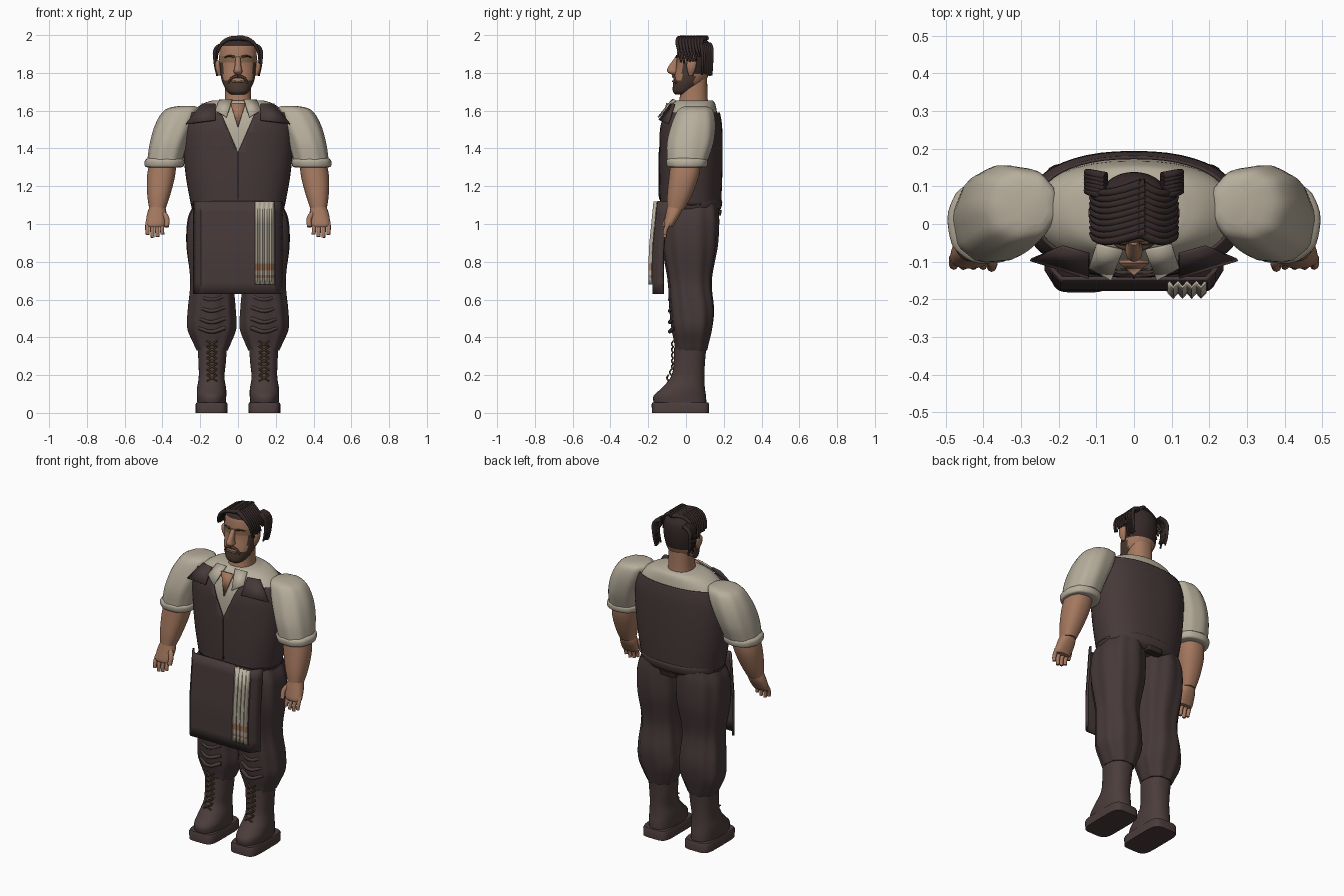
import bpy
import bmesh
import math
import random
from mathutils import Vector

random.seed(4)
if "Cube" in bpy.data.objects:
    bpy.data.objects.remove(bpy.data.objects["Cube"])


def material(name, red, green, blue):
    mat = bpy.data.materials.new(name)
    mat.use_nodes = True
    color = (red, green, blue, 1)
    mat.diffuse_color = color
    mat.node_tree.nodes["Principled BSDF"].inputs["Base Color"].default_value = color
    return mat


cloth = material("dark brown cloth", .062, .04, .04)
leather = material("boot leather", .07, .046, .044)
linen = material("cream linen", .47, .42, .33)
skin = material("tanned skin", .38, .19, .115)
hair = material("dark hair", .035, .022, .021)
beard = material("beard brown", .07, .042, .03)
brow = material("shaded tan", .24, .13, .07)
rust = material("rust stripe", .4, .2, .11)
lace = material("lace brown", .11, .065, .035)


def finish(name, bm, mats, paint=None, angle=50, thickness=0):
    bmesh.ops.recalc_face_normals(bm, faces=bm.faces)
    if paint:
        for face in bm.faces:
            face.material_index = paint(face.calc_center_median())
    mesh = bpy.data.meshes.new(name)
    bm.to_mesh(mesh)
    bm.free()
    for mat in mats:
        mesh.materials.append(mat)
    obj = bpy.data.objects.new(name, mesh)
    bpy.context.collection.objects.link(obj)
    if thickness:
        mod = obj.modifiers.new("thickness", "SOLIDIFY")
        mod.thickness = thickness
        mod.offset = 0
    bpy.ops.object.select_all(action="DESELECT")
    obj.select_set(True)
    bpy.context.view_layer.objects.active = obj
    bpy.ops.object.shade_smooth_by_angle(angle=math.radians(angle))
    return obj


def spline(a, b, c, d, t):
    return b + t / 2 * (c - a + t * (2 * a - 5 * b + 4 * c - d + t * (3 * (b - c) + d - a)))


def loft(name, mats, rings, side=1, power=2.3, ripple=0, folds=9, steps=4,
         seg=36, caps=True, paint=None, cut=None, thickness=0):
    """Skin oval rings given as height, centre x, half width, front y, back y."""
    ext = [rings[0]] + rings + [rings[-1]]
    rows = [[spline(*vals, k / steps) for vals in zip(*ext[i:i + 4])]
            for i in range(len(rings) - 1) for k in range(steps)] + [rings[-1]]
    bm = bmesh.new()
    loops = []
    for z, cx, rx, front, back in rows:
        loop = []
        for i in range(seg):
            a = math.tau * i / seg
            c, s = math.cos(a), math.sin(a)
            wave = 1 + ripple * math.cos(folds * a + 4 * z)
            x = cx + rx * wave * math.copysign(abs(c) ** (2 / power), c)
            y = (front + back) / 2 + (back - front) / 2 * wave * math.copysign(abs(s) ** (2 / power), s)
            loop.append(bm.verts.new((side * x, y, z)))
        loops.append(loop)
    for low, high in zip(loops, loops[1:]):
        for i in range(seg):
            j = (i + 1) % seg
            bm.faces.new((low[i], low[j], high[j], high[i]))
    if caps:
        bm.faces.new(loops[0])
        bm.faces.new(loops[-1])
    if cut:
        cut(bm)
    return finish(name, bm, mats, paint, thickness=thickness)


def tube(name, mat, points, radius, taper=1):
    curve = bpy.data.curves.new(name, "CURVE")
    curve.dimensions = "3D"
    curve.bevel_depth = radius
    curve.bevel_resolution = 2
    curve.use_fill_caps = True
    line = curve.splines.new("BEZIER")
    line.resolution_u = 5
    line.bezier_points.add(len(points) - 1)
    for i, (point, co) in enumerate(zip(line.bezier_points, points)):
        point.co = co
        point.radius = 1 + (taper - 1) * i / (len(points) - 1)
        point.handle_left_type = point.handle_right_type = "AUTO"
    temp = bpy.data.objects.new(name, curve)
    bm = bmesh.new()
    bpy.context.collection.objects.link(temp)
    mesh = temp.evaluated_get(bpy.context.evaluated_depsgraph_get()).to_mesh()
    bm.from_mesh(mesh)
    bpy.data.objects.remove(temp)
    return finish(name, bm, [mat])


def plate(name, mat, points, side=1, thickness=.009):
    bm = bmesh.new()
    bm.faces.new([bm.verts.new((side * x, y, z)) for x, y, z in points])
    finish(name, bm, [mat], thickness=thickness)


def sheet(name, mats, xs, zs, depth, thickness, paint=None):
    bm = bmesh.new()
    grid = [[bm.verts.new((x, depth(x, z), z)) for x in xs] for z in zs]
    for low, high in zip(grid, grid[1:]):
        for i in range(len(xs) - 1):
            bm.faces.new((low[i], low[i + 1], high[i + 1], high[i]))
    finish(name, bm, mats, paint, 30, thickness)


def span(start, end, count):
    return [start + (end - start) * i / count for i in range(count + 1)]


# Torso: shirt, open vest with a V neck, waistband
loft("shirt_body", [linen], [(1.12, 0, .23, -.12, .165), (1.35, 0, .27, -.125, .175),
     (1.5, 0, .275, -.12, .17), (1.58, 0, .255, -.1, .165), (1.635, 0, .19, -.075, .155),
     (1.655, 0, .13, -.05, .14)])


def neckline(bm):
    for s in (-1, 1):
        bmesh.ops.bisect_plane(bm, geom=bm.verts[:] + bm.edges[:] + bm.faces[:],
                               plane_co=(0, 0, 1.38), plane_no=(-s * 2.3, 0, 1))
    gone = [f for f in bm.faces if (c := f.calc_center_median()).y < 0
            and c.z > 1.38 + 2.3 * abs(c.x)]
    bmesh.ops.delete(bm, geom=gone, context="FACES")


loft("vest", [cloth], [(1.1, 0, .245, -.134, .182), (1.25, 0, .272, -.138, .188),
     (1.4, 0, .287, -.138, .19), (1.52, 0, .286, -.133, .187), (1.59, 0, .262, -.11, .176)],
     caps=False, cut=neckline, thickness=.008, steps=6, seg=48)
loft("waistband", [cloth], [(1.06, 0, .22, -.11, .16), (1.08, 0, .243, -.13, .184),
     (1.115, 0, .25, -.14, .192), (1.13, 0, .246, -.134, .185)])
tube("vest_closure", hair, [(0, -.141, 1.13), (0, -.143, 1.25), (0, -.143, 1.38)], .003)
loft("back_buckle", [hair], [(1.045, 0, .05, .14, .185), (1.075, 0, .05, .14, .19)], power=6)
plate("chest_skin", skin, [(-.04, -.1, 1.64), (.04, -.1, 1.64), (0, -.132, 1.51)])

for s, tag in ((1, "left"), (-1, "right")):
    # Collar and lapels
    plate(tag + "_lapel", cloth, [(.12, -.08, 1.635), (.19, -.06, 1.635), (.275, -.095, 1.53),
                                  (.12, -.142, 1.55)], s)
    plate(tag + "_collar", linen, [(.03, -.07, 1.66), (.1, -.055, 1.655), (.12, -.115, 1.6),
                                   (.06, -.147, 1.565)], s)
    # Arm: puffed sleeve, rolled cuff, forearm, hand
    loft(tag + "_sleeve", [linen], [(1.625, .27, .04, .0, .1), (1.605, .295, .09, -.04, .14),
         (1.53, .33, .105, -.075, .155), (1.43, .365, .1, -.1, .145), (1.34, .385, .094, -.1, .115)],
         s, ripple=.02)
    loft(tag + "_cuff", [linen], [(1.3, .39, .085, -.085, .09), (1.305, .39, .102, -.1, .11),
         (1.335, .388, .105, -.105, .115), (1.35, .386, .09, -.09, .1)], s, ripple=.01)
    loft(tag + "_forearm", [skin], [(1.34, .395, .07, -.08, .08), (1.25, .408, .074, -.09, .068),
         (1.15, .42, .06, -.1, .03), (1.075, .427, .042, -.1, -.01)], s)
    loft(tag + "_palm", [skin], [(1.09, .427, .042, -.1, -.015), (1.05, .43, .052, -.108, -.03),
         (1.0, .436, .052, -.118, -.06), (.985, .437, .045, -.115, -.07)], s)
    for i, tip in enumerate((.945, .932, .928, .942)):
        x = .4 + .026 * i
        tube(tag + "_finger", skin, [(s * x, -.088, 1.01), (s * (x + .002), -.108, .97),
                                     (s * x, -.112, tip)], .0125, .8)
    tube(tag + "_thumb", skin, [(s * .4, -.08, 1.06), (s * .378, -.1, 1.03),
                                (s * .378, -.115, .985)], .016, .8)
    # Baggy trouser leg with knee folds
    loft(tag + "_trouser", [cloth], [(1.1, .12, .115, -.1, .165), (1.02, .132, .135, -.125, .172),
         (.88, .135, .138, -.125, .165), (.7, .138, .115, -.095, .135), (.55, .14, .125, -.085, .148),
         (.45, .139, .128, -.075, .14), (.37, .137, .098, -.06, .122), (.33, .136, .08, -.055, .112)],
         s, ripple=.03, steps=6, seg=54)
    for z in (.6, .54, .48, .43):
        tube(tag + "_knee_fold", cloth, [(s * .07, -.06, z + .02), (s * .14, -.086, z),
                                         (s * .21, -.06, z + .02)], .012, .7)
    # Boot: shaft, sole, crossed laces
    loft(tag + "_boot", [leather], [(.05, .14, .075, -.17, .108), (.09, .14, .078, -.172, .106),
         (.13, .14, .077, -.13, .1), (.19, .14, .068, -.08, .097), (.26, .137, .072, -.066, .1),
         (.35, .136, .078, -.062, .108)], s)
    loft(tag + "_sole", [leather], [(0, .14, .084, -.18, .122), (.045, .14, .085, -.182, .123),
         (.055, .14, .08, -.177, .118)], s, power=5, steps=1)
    for z in span(.17, .35, 6):
        y = -.072 - max(0, .22 - z) * .5
        for d in (-1, 1):
            tube(tag + "_lace", lace, [(s * .138 - d * .026, y + .004, z), (s * .138, y - .004, z + .015),
                                       (s * .138 + d * .026, y + .004, z + .03)], .0045)


# Apron and pleated towel
def apron_depth(x, z):
    return -.172 + max(0, z - .85) * .1 + max(0, abs(x) - .2) * 1.6


sheet("apron", [cloth], span(-.232, .232, 24), span(.63, 1.12, 8), apron_depth, .012)
heights = [.68, .715, .73, .755, .79, .9, 1, 1.12]
pleats = span(.092, .19, 8)
sheet("towel", [linen, rust], pleats, heights,
      lambda x, z: apron_depth(x, z) - (.023 if pleats.index(x) % 2 else .009), .008,
      lambda c: int(.715 < c.z < .73 or .755 < c.z < .79))

# Head: face, beard and hairline coloured by region
loft("neck", [skin], [(1.58, 0, .085, -.06, .125), (1.66, 0, .07, -.035, .115),
     (1.77, 0, .068, -.02, .112)])


def head_color(c):
    if c.z > 1.945 or (c.y > .045 and c.z > 1.79):
        return 1
    if c.y < .045 and (c.z < 1.765 or (abs(c.x) > .075 and c.z < 1.86 and c.y > -.02)):
        return 2
    return 3 if 1.85 < c.z < 1.885 and c.y < 0 else 0


loft("head", [skin, hair, beard, brow], [(1.685, 0, .035, -.055, .01), (1.705, 0, .06, -.07, .045),
     (1.76, 0, .086, -.066, .105), (1.83, 0, .097, -.052, .13), (1.9, 0, .099, -.048, .138),
     (1.95, 0, .09, -.037, .13), (1.982, 0, .06, -.005, .1), (1.992, 0, .02, .03, .065)],
     power=2.1, steps=6, seg=48, paint=head_color)
loft("nose", [skin], [(1.79, 0, .012, -.075, -.045), (1.805, 0, .023, -.098, -.04),
     (1.83, 0, .018, -.095, -.04), (1.885, 0, .012, -.056, -.03)], seg=16)
tube("mouth", brow, [(-.03, -.062, 1.752), (0, -.07, 1.756), (.03, -.062, 1.752)], .005)
for s, tag in ((1, "left"), (-1, "right")):
    tube(tag + "_moustache", beard, [(0, -.066, 1.782), (s * .03, -.061, 1.775),
                                     (s * .052, -.05, 1.745)], .009, .6)
    tube(tag + "_eyebrow", beard, [(s * .02, -.05, 1.885), (s * .045, -.047, 1.89),
                                   (s * .07, -.03, 1.883)], .006, .6)
    loft(tag + "_ear", [skin], [(1.785, .097, .008, .015, .035), (1.82, .105, .014, .005, .05),
         (1.855, .108, .012, .005, .055), (1.865, .104, .006, .02, .045)], s, seg=16)
    # Swept top locks and hanging side tufts
    for i in range(9):
        y = -.045 + .016 * i
        tube(tag + "_top_lock", hair, [(.02 - s * .01, y + .025, 1.985), (s * .065, y, 1.972),
             (s * .103, y + .005, 1.925), (s * .115, y + .02, 1.86 + random.uniform(-.015, .03))], .014, .35)
    for i in range(6):
        y = .085 + .01 * i
        tube(tag + "_side_tuft", hair, [(s * .075, y - .01, 1.95), (s * .115, y, 1.93),
             (s * .122, y + .002, 1.86), (s * .11, y, 1.79 + random.uniform(-.01, .03))], .013, .4)
